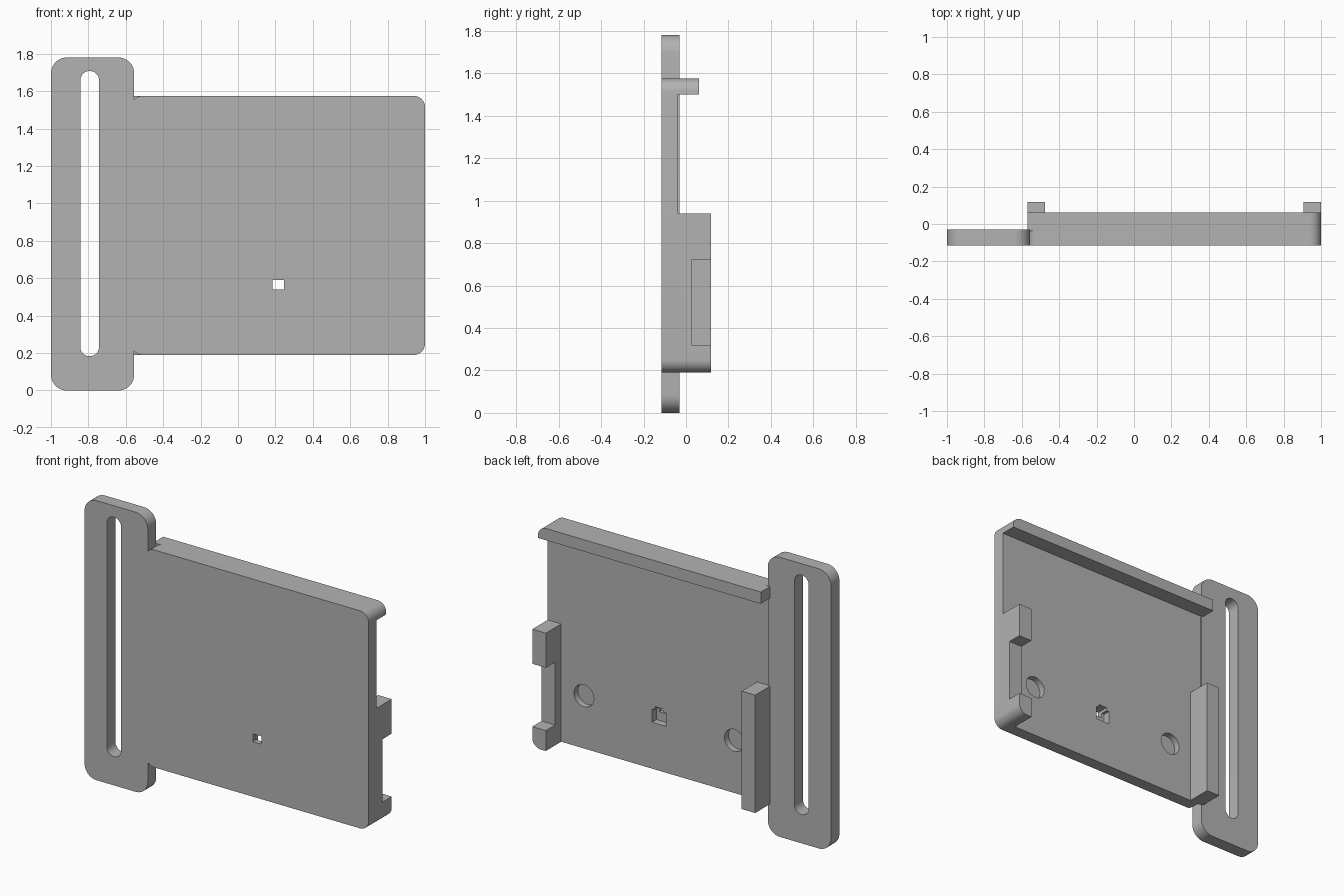
import bpy
import bmesh
from math import cos, sin, pi

cube = bpy.data.objects.get("Cube")
if cube:
    bpy.data.objects.remove(cube, do_unlink=True)

grey = bpy.data.materials.new("plain grey")
grey.use_nodes = True
colour = (0.45, 0.45, 0.45, 1)
grey.diffuse_color = colour
grey.node_tree.nodes["Principled BSDF"].inputs["Base Color"].default_value = colour

FRONT, PLATE_BACK, STRAP_BACK = -0.115, -0.037, -0.03
LEFT_X, RIGHT_X, LOW, HIGH = -0.57, 1.0, 0.19, 1.575
MID_X, HOLE_Z = 0.215, 0.525


def panel(name, x, z, y, radii=(0, 0, 0, 0), steps=10):
    """Extruded rectangle; radii run low-left, low-right, top-right, top-left."""
    corners = [(x[0], z[0], 1, 1), (x[1], z[0], -1, 1),
               (x[1], z[1], -1, -1), (x[0], z[1], 1, -1)]
    outline = []
    for i, ((cx, cz, sx, sz), r) in enumerate(zip(corners, radii)):
        if r == 0:
            outline.append((cx, cz))
            continue
        for k in range(steps + 1):
            a = pi + (i + k / steps) * pi / 2
            outline.append((cx + sx * r + r * cos(a), cz + sz * r + r * sin(a)))
    bm = bmesh.new()
    face = bm.faces.new([bm.verts.new((px, y[0], pz)) for px, pz in outline])
    moved = bmesh.ops.extrude_face_region(bm, geom=[face])["geom"]
    bmesh.ops.translate(bm, vec=(0, y[1] - y[0], 0),
                        verts=[g for g in moved if isinstance(g, bmesh.types.BMVert)])
    bmesh.ops.recalc_face_normals(bm, faces=bm.faces)
    mesh = bpy.data.meshes.new(name)
    bm.to_mesh(mesh)
    bm.free()
    mesh.materials.append(grey)
    obj = bpy.data.objects.new(name, mesh)
    bpy.context.collection.objects.link(obj)
    return obj


def cut(target, cutters):
    """Subtract the cutters, bake the result and remove them."""
    for cutter in cutters:
        cutter.hide_render = True
        mod = target.modifiers.new("cut", "BOOLEAN")
        mod.operation, mod.solver, mod.object = "DIFFERENCE", "EXACT", cutter
        bpy.context.view_layer.objects.active = target
        bpy.ops.object.modifier_apply(modifier=mod.name)
        bpy.data.objects.remove(cutter, do_unlink=True)


# Strap bar with its long slot
strap = panel("strap_bar", (-1, -0.555), (0, 1.78), (FRONT, STRAP_BACK), (0.085,) * 4)
cut(strap, [panel("slot_cutter", (-0.843, -0.743), (0.183, 1.708), (-0.3, 0.3), (0.0499,) * 4)])

# Main plate with two blind round holes, a rear pocket and a small window
plate = panel("main_plate", (LEFT_X, RIGHT_X), (LOW, HIGH), (FRONT, PLATE_BACK), (0.06,) * 4)
cutters = [panel("round_hole_cutter", (x - 0.07, x + 0.07), (HOLE_Z - 0.07, HOLE_Z + 0.07),
                 (PLATE_BACK - 0.04, 0.1), (0.0699,) * 4)
           for x in (MID_X - 0.53, MID_X + 0.53)]
cutters.append(panel("pocket_cutter", (MID_X - 0.05, MID_X + 0.05), (0.485, 0.57),
                     (PLATE_BACK - 0.045, 0.1)))
cutters.append(panel("window_cutter", (MID_X - 0.03, MID_X + 0.03), (0.54, 0.59), (-0.3, 0.3)))
cut(plate, cutters)

# Top lip, rounded at its outer corner
lip = panel("top_lip", (LEFT_X, RIGHT_X), (1.5, HIGH), (PLATE_BACK, 0.062), (0, 0, 0.06, 0))

# Side rails; the outer one is rounded below and notched
inner_rail = panel("inner_rail", (LEFT_X, -0.475), (LOW, 0.94), (PLATE_BACK, 0.118))
outer_rail = panel("outer_rail", (0.905, RIGHT_X), (LOW, 0.94), (PLATE_BACK, 0.118),
                   (0, 0.06, 0, 0))
cut(outer_rail, [panel("notch_cutter", (0.8, 1.1), (0.32, 0.72), (0.025, 0.3))])

# Smooth the rounded corners, keep the edges sharp
bpy.ops.object.select_all(action="DESELECT")
for part in (strap, plate, lip, inner_rail, outer_rail):
    part.select_set(True)
bpy.context.view_layer.objects.active = plate
bpy.ops.object.shade_smooth_by_angle(angle=pi / 6)
